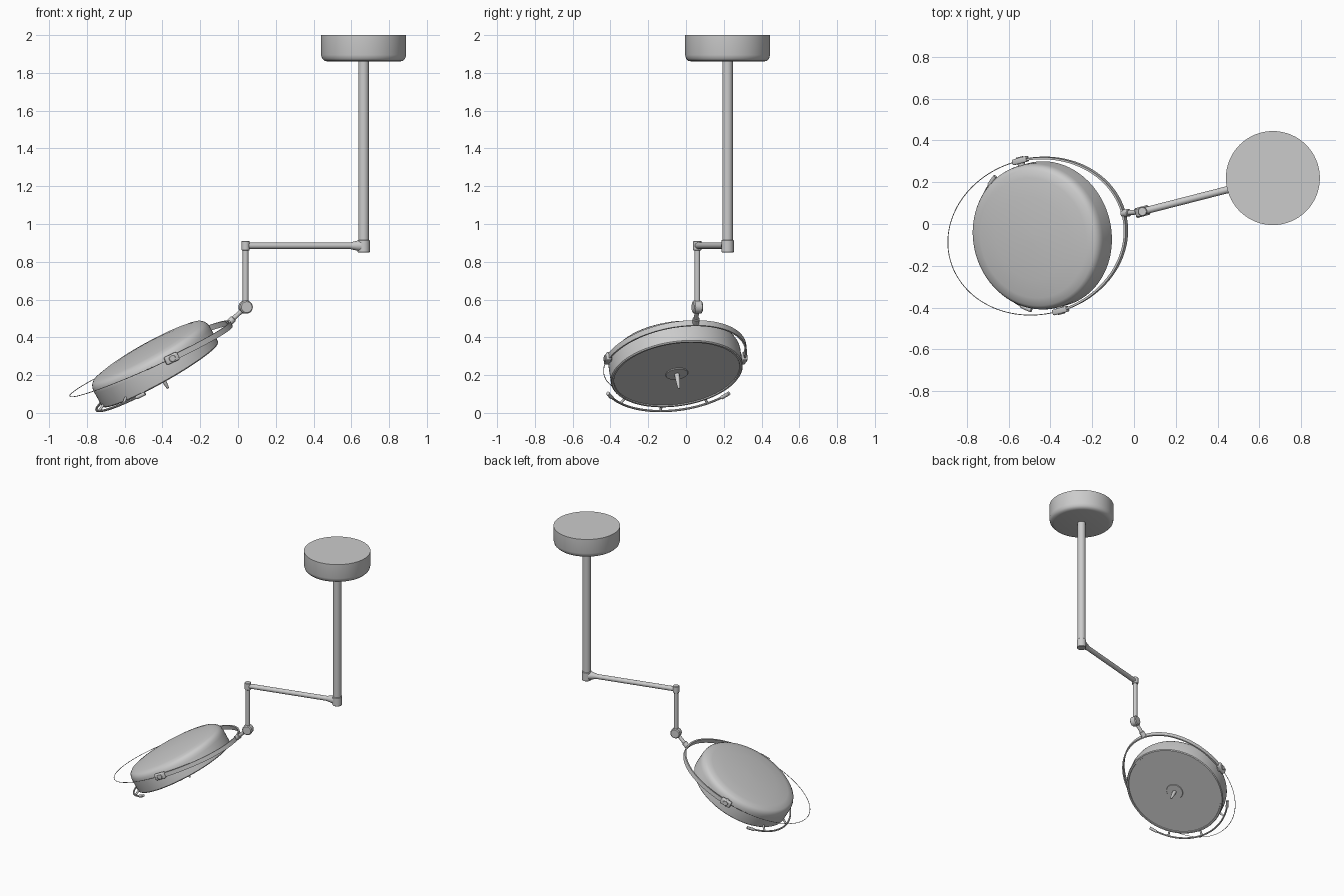
import bpy, bmesh
from math import sin, cos, pi, radians
from mathutils import Matrix, Vector

if "Cube" in bpy.data.objects:
    bpy.data.objects.remove(bpy.data.objects["Cube"])


def finish(name, bm, matrix=Matrix(), angle=35):
    bmesh.ops.recalc_face_normals(bm, faces=bm.faces)
    me = bpy.data.meshes.new(name)
    bm.to_mesh(me)
    bm.free()
    me.shade_smooth()
    me.set_sharp_from_angle(angle=radians(angle))
    ob = bpy.data.objects.new(name, me)
    ob.matrix_world = matrix
    bpy.context.collection.objects.link(ob)
    return ob


def lathe(name, profile, matrix=Matrix(), n=48):
    """Revolve (radius, height) points about local z; open ends are capped."""
    bm = bmesh.new()
    rings = [[bm.verts.new((r * cos(2 * pi * i / n), r * sin(2 * pi * i / n), z))
              for i in range(n)] for r, z in profile]
    for a, b in zip(rings, rings[1:]):
        for i in range(n):
            j = (i + 1) % n
            bm.faces.new((a[i], a[j], b[j], b[i]))
    bm.faces.new(rings[0])
    bm.faces.new(rings[-1])
    return finish(name, bm, matrix)


def rod(name, p, q, r1, r2=None, n=24, chamfer=0.0):
    """Round bar from p to q, optionally tapered and chamfered."""
    p, q = Vector(p), Vector(q)
    d = q - p
    r2 = r1 if r2 is None else r2
    m = Matrix.Translation(p) @ d.to_track_quat('Z', 'Y').to_matrix().to_4x4()
    prof = [(r1, 0), (r2, d.length)]
    if chamfer:
        prof = [(r1 - chamfer, 0), (r1, chamfer), (r2, d.length - chamfer), (r2 - chamfer, d.length)]
    return lathe(name, prof, m, n)


def block(name, size, matrix, bevel):
    bm = bmesh.new()
    bmesh.ops.create_cube(bm, size=1, matrix=Matrix.Diagonal((*size, 1)))
    bmesh.ops.bevel(bm, geom=bm.edges[:], offset=bevel, segments=3, profile=0.5, affect='EDGES')
    return finish(name, bm, matrix)


def sweep(name, a0, a1, rx, ry, section, matrix, n=64):
    """Sweep a (radial, height) section along an elliptical arc in local xy."""
    bm = bmesh.new()
    rings = []
    for k in range(n + 1):
        t = radians(a0 + (a1 - a0) * k / n)
        rings.append([bm.verts.new(((rx + r) * cos(t), (ry + r) * sin(t), z)) for r, z in section])
    m = len(section)
    for a, b in zip(rings, rings[1:]):
        for i in range(m):
            j = (i + 1) % m
            bm.faces.new((a[i], a[j], b[j], b[i]))
    bm.faces.new(rings[0])
    bm.faces.new(rings[-1])
    return finish(name, bm, matrix)


def circle(r, n):
    return [(r * cos(2 * pi * i / n), r * sin(2 * pi * i / n)) for i in range(n)]


def frame(loc, tilt):
    return (Matrix.Translation(loc) @ Matrix.Rotation(radians(15), 4, 'Z')
            @ Matrix.Rotation(radians(-tilt), 4, 'Y'))


# Ceiling mount and drop pole
px, py = 0.665, 0.22
lathe("ceiling_mount", [(0.19, 1.86), (0.208, 1.864), (0.22, 1.876), (0.225, 1.895), (0.225, 2.0)],
      Matrix.Translation((px, py, 0)), 64)
rod("drop_pole", (px, py, 0.86), (px, py, 1.87), 0.028)
rod("pole_collar", (px, py, 0.85), (px, py, 0.915), 0.033, chamfer=0.003)

# Swing arm and its elbow
elbow = Vector((0.04, 0.06, 0.885))
hub = Vector((px, py, 0.885))
along = (elbow - hub).normalized()
rod("swing_arm", hub, elbow, 0.017)
rod("swing_arm_flare", hub + along * 0.02, hub + along * 0.075, 0.03, 0.017)
rod("elbow_cap", (0.04, 0.06, 0.86), (0.04, 0.06, 0.911), 0.022, chamfer=0.003)

# Vertical link, knuckle and short neck
joint = Vector((0.04, 0.06, 0.56))
side = Vector((-sin(radians(15)), cos(radians(15)), 0))
rod("vertical_link", joint, elbow, 0.015)
rod("knuckle", joint - side * 0.024, joint + side * 0.024, 0.035, chamfer=0.006)
yoke = frame((-0.465, -0.06, 0.28), 24.4)
tip = yoke @ Vector((0.472, 0, 0))
rod("neck", joint, tip, 0.012)
rod("neck_collar", tip.lerp(joint, 0.3), tip.lerp(joint, -0.06), 0.018, chamfer=0.003)

# Yoke: flat half hoop on the arm side, thin wire hoop on the other
band = [(-0.005, -0.015), (0.005, -0.015), (0.005, 0.015), (-0.005, 0.015)]
sweep("yoke_band", -89, 89, 0.472, 0.372, band, yoke)
sweep("wire_hoop", 89, 271, 0.472, 0.372, circle(0.002, 6), yoke)
for tag, s in (("front", -1), ("back", 1)):
    block(tag + "_pivot_block", (0.075, 0.028, 0.044),
          yoke @ Matrix.Translation((0.02, s * 0.372, 0)), 0.007)
    rod(tag + "_pivot_pin", yoke @ Vector((0.02, s * 0.335, 0)),
        yoke @ Vector((0.02, s * 0.39, 0)), 0.018, chamfer=0.002)

# Lamp head: shallow domed drum with a recessed lens
head = frame((-0.411, -0.048, 0.203), 30)
lathe("lamp_housing", [(0.335, 0.006), (0.337, 0), (0.347, 0), (0.352, 0.006), (0.352, 0.095),
                       (0.349, 0.113), (0.342, 0.128), (0.328, 0.14), (0.29, 0.148), (0.2, 0.157),
                       (0.1, 0.162), (0.02, 0.164)], head, 96)
lathe("lens_centre_ring", [(0.058, 0.001), (0.06, 0.004), (0.06, 0.01)], head)
lathe("sterile_handle", [(0.003, -0.086), (0.007, -0.08), (0.011, -0.045), (0.013, -0.015),
                         (0.013, 0.005)], head, 24)

# Grab rail around the low edge, with grips and brackets
sweep("grab_rail", 125, 235, 0.387, 0.387, circle(0.006, 10), head)
for i, a in enumerate((125, 235)):
    sweep(f"rail_grip_{i + 1}", a - 4, a + 4, 0.387, 0.387, circle(0.010, 12), head, 8)
for i, a in enumerate((142, 180, 218)):
    d = Vector((cos(radians(a)), sin(radians(a)), 0))
    rod(f"rail_bracket_{i + 1}", head @ (d * 0.345 + Vector((0, 0, 0.02))), head @ (d * 0.389), 0.007, n=12)
